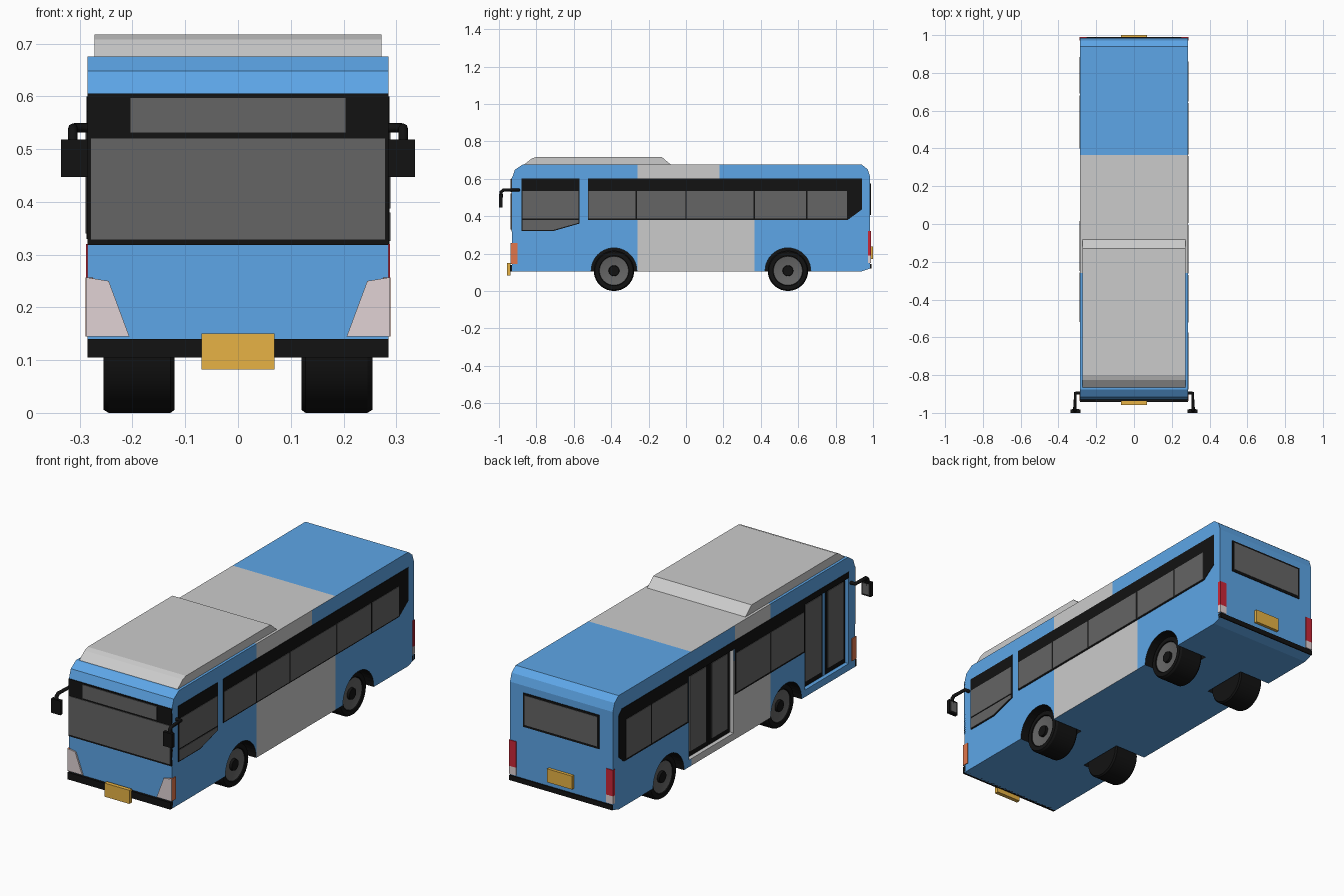
import bpy, bmesh, math
from mathutils import Vector

if "Cube" in bpy.data.objects:
    bpy.data.objects.remove(bpy.data.objects["Cube"])

W = 0.285  # half width of the body


def mat(name, r, g, b):
    m = bpy.data.materials.new(name)
    m.diffuse_color = (r, g, b, 1)
    m.use_nodes = True
    m.node_tree.nodes["Principled BSDF"].inputs["Base Color"].default_value = m.diffuse_color
    return m


BLUE = mat("blue_paint", 0.11, 0.38, 0.80)
GREY = mat("grey_paint", 0.6, 0.6, 0.6)
BLACK = mat("black", 0.006, 0.006, 0.006)
GLASS = mat("dark_glass", 0.13, 0.13, 0.13)
GOLD = mat("gold", 0.8, 0.45, 0.06)
RED = mat("red", 0.6, 0.02, 0.04)
ORANGE = mat("orange", 0.75, 0.18, 0.07)
LAMP = mat("lamp", 0.75, 0.65, 0.66)


def finish(name, bm, *mats):
    bmesh.ops.recalc_face_normals(bm, faces=bm.faces[:])
    me = bpy.data.meshes.new(name)
    bm.to_mesh(me)
    bm.free()
    ob = bpy.data.objects.new(name, me)
    bpy.context.collection.objects.link(ob)
    for m in mats:
        me.materials.append(m)
    return ob


def prism_bm(polys, axis, a, b):
    """Extrude outlines along x (points are y,z) or y (points are x,z)."""
    bm = bmesh.new()
    put = (lambda p, t: (t, p[0], p[1])) if axis == 'x' else (lambda p, t: (p[0], t, p[1]))
    for pts in polys:
        lo = [bm.verts.new(put(p, a)) for p in pts]
        hi = [bm.verts.new(put(p, b)) for p in pts]
        bm.faces.new(lo)
        bm.faces.new(hi)
        for i in range(len(pts)):
            j = (i + 1) % len(pts)
            bm.faces.new((lo[i], lo[j], hi[j], hi[i]))
    return bm


def prism(name, polys, axis, a, b, *mats):
    return finish(name, prism_bm(polys, axis, a, b), *mats)


def rect(p0, p1, q0, q1):
    return [(p0, q0), (p1, q0), (p1, q1), (p0, q1)]


def lathe(name, profile, side, y, z, m, seg=40):
    """Turn (x, radius) points around a wheel axle."""
    bm = bmesh.new()
    vs = [bm.verts.new((side * x, y, z + r)) for x, r in profile]
    es = [bm.edges.new(e) for e in zip(vs, vs[1:])]
    bmesh.ops.spin(bm, geom=vs + es, cent=(0, y, z), axis=(1, 0, 0),
                   angle=math.tau, steps=seg)
    bmesh.ops.remove_doubles(bm, verts=bm.verts[:], dist=1e-4)
    ob = finish(name, bm, m)
    bpy.ops.object.select_all(action='DESELECT')
    ob.select_set(True)
    bpy.context.view_layer.objects.active = ob
    bpy.ops.object.shade_smooth_by_angle(angle=math.radians(30))
    return ob


# Body shell: side profile, sliced where the paint changes
outline = [(-0.93, 0.105), (0.94, 0.105), (0.985, 0.12), (0.985, 0.61), (0.972, 0.65),
           (0.94, 0.675), (-0.875, 0.675), (-0.915, 0.648), (-0.93, 0.605)]
bm = prism_bm([outline], 'x', -W, W)
bmesh.ops.recalc_face_normals(bm, faces=bm.faces[:])
cuts = [((0, y, 0), (0, 1, 0)) for y in (-0.26, 0.02, 0.18, 0.365)] + [((0, 0, 0.5), (0, 0, 1))]
for co, no in cuts:
    bmesh.ops.bisect_plane(bm, geom=bm.verts[:] + bm.edges[:] + bm.faces[:],
                           plane_co=co, plane_no=no)
for f in bm.faces:
    c, n = f.calc_center_median(), f.normal
    end = 0.365
    if abs(n.x) > 0.9 and c.z > 0.5:
        end = 0.18 if n.x > 0 else 0.02
    if n.z > -0.9 and -0.26 < c.y < end:
        f.material_index = 1
body = finish("body_shell", bm, BLUE, GREY)


def cut(cutter):
    cutter.hide_render = True
    cutter.hide_viewport = True
    cutter.display_type = 'WIRE'
    md = body.modifiers.new(cutter.name, 'BOOLEAN')
    md.operation = 'DIFFERENCE'
    md.solver = 'EXACT'
    md.material_mode = 'TRANSFER'
    md.object = cutter


# Wheel wells, wheels
ZC = 0.108
for end, y in (("front", -0.385), ("rear", 0.545)):
    for side, s in (("right", 1), ("left", -1)):
        nm = f"{end}_{side}"
        ring = [(y + 0.122 * math.cos(math.tau * i / 40), ZC + 0.122 * math.sin(math.tau * i / 40))
                for i in range(40)]
        cut(prism(nm + "_well_cutter", [ring], 'x', s * 0.11, s * 0.32, BLACK))
        lathe(nm + "_tyre", [(0.12, 0), (0.12, 0.102), (0.128, 0.108), (0.245, 0.108),
                             (0.255, 0.102), (0.255, 0.08), (0.235, 0.076), (0.235, 0)], s, y, ZC, BLACK)
        lathe(nm + "_rim", [(0.236, 0.079), (0.251, 0.077), (0.242, 0.035), (0.242, 0)], s, y, ZC, GLASS)
        lathe(nm + "_hub", [(0.24, 0.029), (0.254, 0.027), (0.254, 0)], s, y, ZC, BLACK)

# Door recesses on the left side
cut(prism("middle_door_cutter", [rect(0.03, 0.385, 0.14, 0.56)], 'x', -0.265, -0.32, GREY))
cut(prism("front_door_cutter", [rect(-0.88, -0.535, 0.14, 0.57)], 'x', -0.265, -0.32, BLUE))

# Roof unit
prism("roof_unit", [[(-0.885, 0.66), (-0.825, 0.708), (-0.80, 0.717), (-0.13, 0.717),
                     (-0.075, 0.67)]], 'x', -0.272, 0.272)

# Right side windows
prism("right_window_frames", [
    [(-0.88, 0.32), (-0.71, 0.32), (-0.57, 0.36), (-0.57, 0.60), (-0.88, 0.60)],
    [(-0.525, 0.38), (0.865, 0.38), (0.94, 0.435), (0.94, 0.60), (-0.525, 0.60)]],
    'x', W - 0.005, W + 0.002, BLACK)
edges = [-0.525, -0.265, 0.0, 0.365, 0.645, 0.865]
prism("right_window_glass",
      [rect(a + 0.004, b - 0.004, 0.387, 0.535) for a, b in zip(edges, edges[1:])] +
      [rect(-0.875, -0.575, 0.387, 0.535),
       [(-0.875, 0.326), (-0.71, 0.326), (-0.575, 0.364), (-0.575, 0.38), (-0.875, 0.38)]],
      'x', W - 0.003, W + 0.004, GLASS)

# Left side windows
prism("left_window_frames", [
    [(0.39, 0.33), (0.90, 0.33), (0.94, 0.365), (0.94, 0.575), (0.915, 0.60), (0.39, 0.60)],
    rect(-0.53, 0.025, 0.33, 0.60), rect(0.025, 0.39, 0.56, 0.60),
    rect(-0.88, -0.53, 0.57, 0.60)], 'x', -W + 0.005, -W - 0.002, BLACK)
prism("left_window_glass", [rect(a, b, 0.34, 0.535) for a, b in
      ((0.40, 0.68), (0.69, 0.885), (-0.25, 0.015), (-0.52, -0.258))],
      'x', -W + 0.003, -W - 0.004, GLASS)

# Doors
prism("middle_door_leaves", [rect(0.04, 0.205, 0.145, 0.56), rect(0.21, 0.38, 0.145, 0.56)],
      'x', -0.26, -0.270, BLACK)
prism("middle_door_glass", [rect(0.06, 0.185, 0.17, 0.545), rect(0.23, 0.36, 0.17, 0.545)],
      'x', -0.26, -0.273, GLASS)
prism("front_door_leaves", [rect(-0.695, -0.54, 0.145, 0.57), rect(-0.87, -0.72, 0.145, 0.57)],
      'x', -0.26, -0.270, BLACK)
prism("front_door_glass", [rect(-0.68, -0.555, 0.17, 0.555), rect(-0.855, -0.735, 0.17, 0.555)],
      'x', -0.26, -0.273, GLASS)

# Windscreen and destination window
prism("windscreen_frame", [rect(-W, W, 0.318, 0.605)], 'y', -0.934, -0.92, BLACK)
prism("windscreen_glass", [rect(-0.28, 0.28, 0.328, 0.521), rect(-0.205, 0.205, 0.53, 0.598)],
      'y', -0.937, -0.925, GLASS)

# Rear window
prism("rear_window_frame", [rect(-0.21, 0.21, 0.405, 0.575)], 'y', 0.98, 0.988, BLACK)
prism("rear_window_glass", [rect(-0.2, 0.2, 0.417, 0.565)], 'y', 0.98, 0.990, GLASS)

# Bumpers and number plates
prism("front_bumper", [rect(-W, W, 0.105, 0.14)], 'y', -0.942, -0.92, BLACK)
prism("rear_bumper", [rect(-W, W, 0.12, 0.145)], 'y', 0.97, 0.991, BLACK)
prism("front_plate", [rect(-0.069, 0.069, 0.082, 0.15)], 'y', -0.958, -0.938, GOLD)
prism("rear_plate", [rect(-0.069, 0.069, 0.17, 0.237)], 'y', 0.98, 1.0, GOLD)

# Lamps and mirrors on both sides
for side, s in (("right", 1), ("left", -1)):
    X = W + 0.003
    prism(side + "_headlight", [[(s * 0.206, 0.145), (s * X, 0.145), (s * X, 0.257),
                                 (s * 0.245, 0.25)]], 'y', -0.938, -0.925, LAMP)
    prism(side + "_side_marker", [rect(-0.935, -0.902, 0.145, 0.257)], 'x', s * 0.275, s * (X + 0.001), ORANGE)
    prism(side + "_tail_light", [rect(s * 0.25, s * X, 0.19, 0.32)], 'y', 0.972, 0.989, RED)
    prism(side + "_reverse_light", [rect(s * 0.25, s * X, 0.15, 0.19)], 'y', 0.972, 0.989, LAMP)

    cu = bpy.data.curves.new(side + "_mirror_arm", 'CURVE')
    cu.dimensions = '3D'
    cu.bevel_depth = 0.009
    cu.bevel_resolution = 2
    cu.use_fill_caps = True
    path = [(0.275, -0.895, 0.54), (0.31, -0.895, 0.54), (0.313, -0.975, 0.54),
            (0.313, -0.988, 0.53), (0.313, -0.988, 0.50)]
    sp = cu.splines.new('POLY')
    sp.points.add(len(path) - 1)
    for p, (x, y, z) in zip(sp.points, path):
        p.co = (s * x, y, z, 1)
    cu.materials.append(BLACK)
    bpy.context.collection.objects.link(bpy.data.objects.new(cu.name, cu))
    prism(side + "_mirror_housing", [rect(s * 0.284, s * 0.335, 0.447, 0.518)], 'y', -1.0, -0.982, BLACK)
    prism(side + "_mirror_glass", [rect(s * 0.291, s * 0.328, 0.456, 0.509)], 'y', -0.985, -0.980, GLASS)
